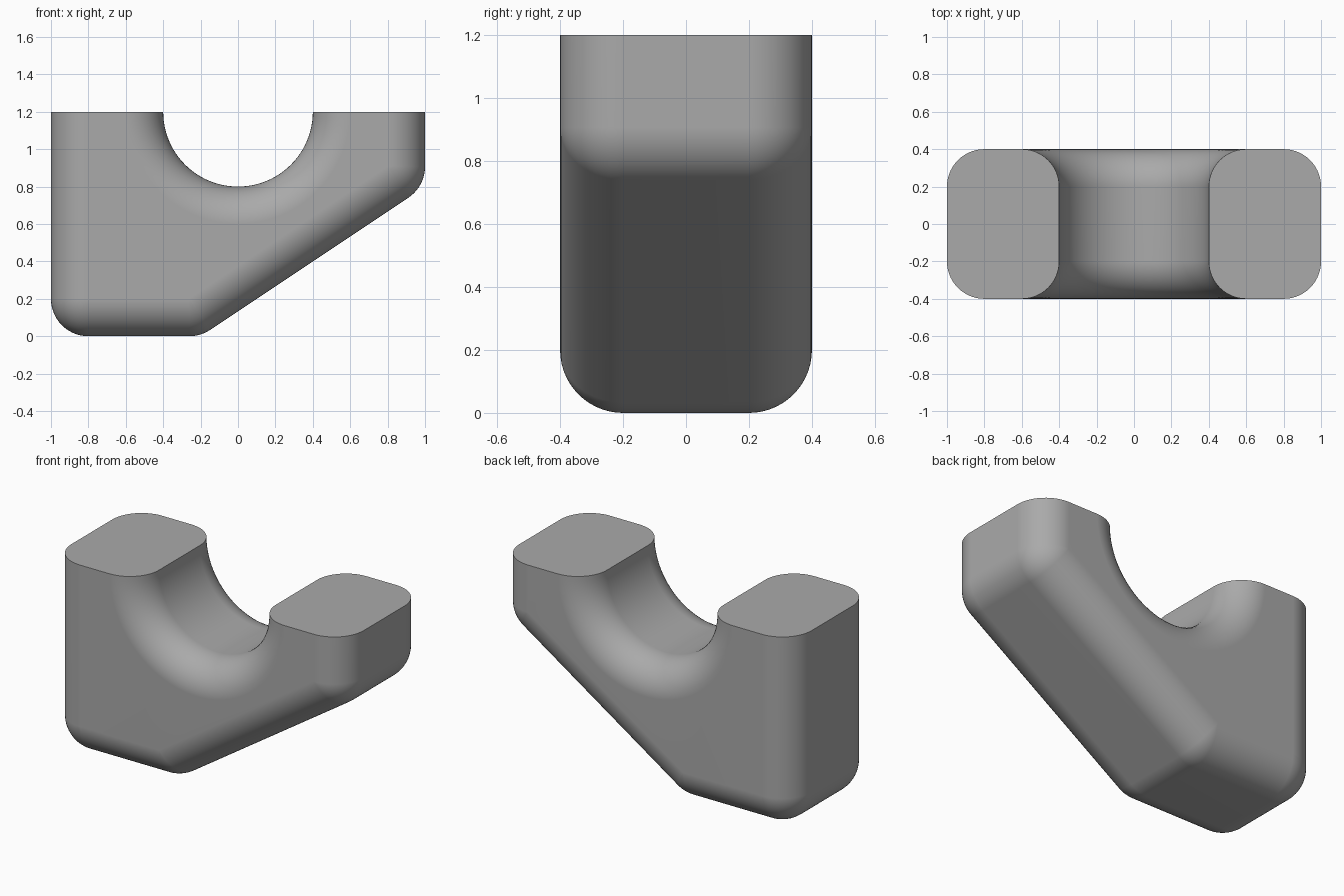
import bpy, bmesh, math

if "Cube" in bpy.data.objects:
    bpy.data.objects.remove(bpy.data.objects["Cube"])

R = 0.2            # edge rounding radius
HALF = 0.4         # half depth in y
TOP = 1.2          # height of the flat ends
N = 14             # segments of the rounded edge
slope = math.atan2(0.8, 1.2)


def arc(cx, cz, a0, a1, steps):
    """Core point plus its outward direction, swept around one corner."""
    return [(cx, cz, math.cos(a), math.sin(a)) for a in
            (a0 + (a1 - a0) * i / steps for i in range(steps + 1))]


# Outline as core points (inset by R) with outward directions
low_x = -0.2 - R * math.tan(slope / 2)
high_z = 0.8 + R * math.tan((math.pi / 2 - slope) / 2)
down = -math.pi / 2
path = [(-0.8, TOP, -1.0, 0.0)]
path += arc(-0.8, R, -math.pi, down, 14)
path += arc(low_x, R, down, down + slope, 8)
path += arc(0.8, high_z, down + slope, 0, 10)
path += [(0.8, TOP, 1.0, 0.0)]
outer_count = len(path)

# Half-round saddle cut, directions point towards its centre
for i in range(49):
    a = -math.pi * i / 48
    c, s = math.cos(a), math.sin(a)
    path.append((0.6 * c, TOP + 0.6 * s, -c, -s))

# Sweep the rounded edge section along the outline
bm = bmesh.new()
rings = []
for x, z, nx, nz in path:
    ring = []
    for j in range(N + 1):
        t = math.pi / 2 * j / N
        ring.append((x + R * math.cos(t) * nx,
                     HALF - R + R * math.sin(t),
                     z + R * math.cos(t) * nz))
    full = [(x, -y, z) for x, y, z in reversed(ring)] + ring
    rings.append([bm.verts.new(p) for p in full])

count = len(rings)
for i in range(count):
    a, b = rings[i], rings[(i + 1) % count]
    if i in (outer_count - 1, count - 1):
        bm.faces.new(a + b[::-1])               # flat top of each arm
    else:
        for j in range(len(a) - 1):
            bm.faces.new((a[j], a[j + 1], b[j + 1], b[j]))

# Flat front and back
bm.faces.new([r[0] for r in rings])
bm.faces.new([r[-1] for r in rings])
bmesh.ops.remove_doubles(bm, verts=bm.verts[:], dist=1e-5)
bmesh.ops.recalc_face_normals(bm, faces=bm.faces[:])

mesh = bpy.data.meshes.new("saddle_bracket")
bm.to_mesh(mesh)
bm.free()
body = bpy.data.objects.new("saddle_bracket", mesh)
bpy.context.collection.objects.link(body)

# Plain grey
grey = bpy.data.materials.new("grey")
grey.diffuse_color = (0.4, 0.4, 0.4, 1.0)
grey.use_nodes = True
grey.node_tree.nodes["Principled BSDF"].inputs["Base Color"].default_value = grey.diffuse_color
mesh.materials.append(grey)

# Smooth shading, crisp rims on the flat ends
bpy.context.view_layer.objects.active = body
body.select_set(True)
bpy.ops.object.shade_smooth_by_angle(angle=math.radians(30))
weighted = body.modifiers.new("even_shading", 'WEIGHTED_NORMAL')
weighted.keep_sharp = True
